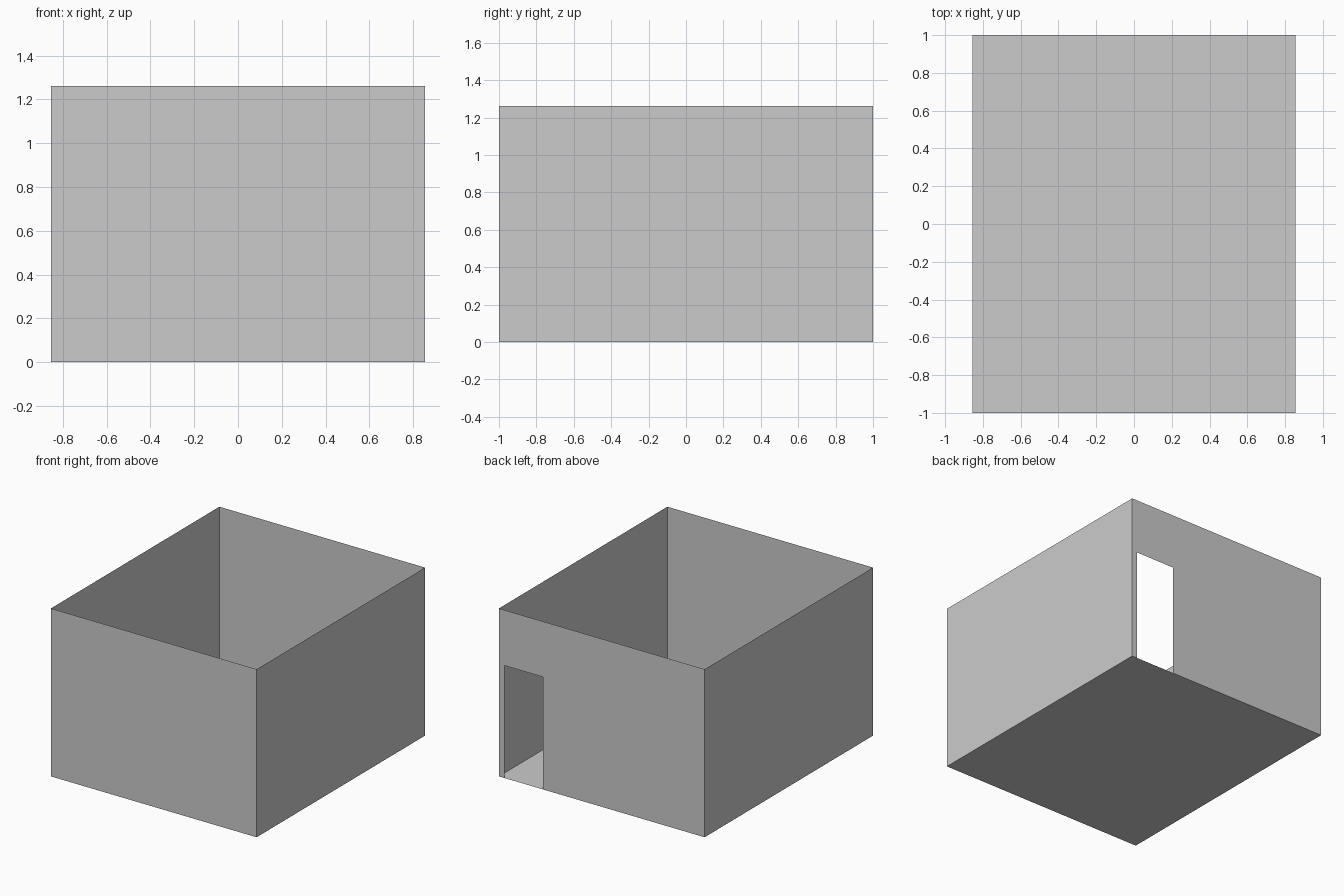
import bpy

cube = bpy.data.objects.get("Cube")
if cube:
    bpy.data.objects.remove(cube, do_unlink=True)

HALF_X, HALF_Y, HEIGHT = 0.855, 1.0, 1.262
DOOR_LEFT, DOOR_RIGHT, DOOR_TOP = 0.81, 0.488, 0.845

grey = bpy.data.materials.new("plain_grey")
grey.use_nodes = True
colour = (0.6, 0.6, 0.6, 1)
grey.diffuse_color = colour
grey.node_tree.nodes["Principled BSDF"].inputs["Base Color"].default_value = colour


def sheet(name, points):
    """One flat, zero-thickness panel from its outline."""
    mesh = bpy.data.meshes.new(name)
    mesh.from_pydata(points, [], [list(range(len(points)))])
    mesh.materials.append(grey)
    obj = bpy.data.objects.new(name, mesh)
    bpy.context.collection.objects.link(obj)
    return obj


def wall(name, start, end):
    """Upright panel above the floor line from start to end."""
    return sheet(name, [(*start, 0), (*end, 0), (*end, HEIGHT), (*start, HEIGHT)])


# Floor, facing into the room
front_right, front_left = (-HALF_X, -HALF_Y), (HALF_X, -HALF_Y)
back_left, back_right = (HALF_X, HALF_Y), (-HALF_X, HALF_Y)
sheet("floor", [(*p, 0) for p in (front_right, front_left, back_left, back_right)])

# Three plain walls
wall("front_wall", front_right, front_left)
wall("left_wall", front_left, back_left)
wall("right_wall", back_right, front_right)

# Back wall, its outline stepping around the doorway
outline = [(HALF_X, 0), (DOOR_LEFT, 0), (DOOR_LEFT, DOOR_TOP), (DOOR_RIGHT, DOOR_TOP),
           (DOOR_RIGHT, 0), (-HALF_X, 0), (-HALF_X, HEIGHT), (HALF_X, HEIGHT)]
sheet("back_wall_with_doorway", [(x, HALF_Y, z) for x, z in outline])
